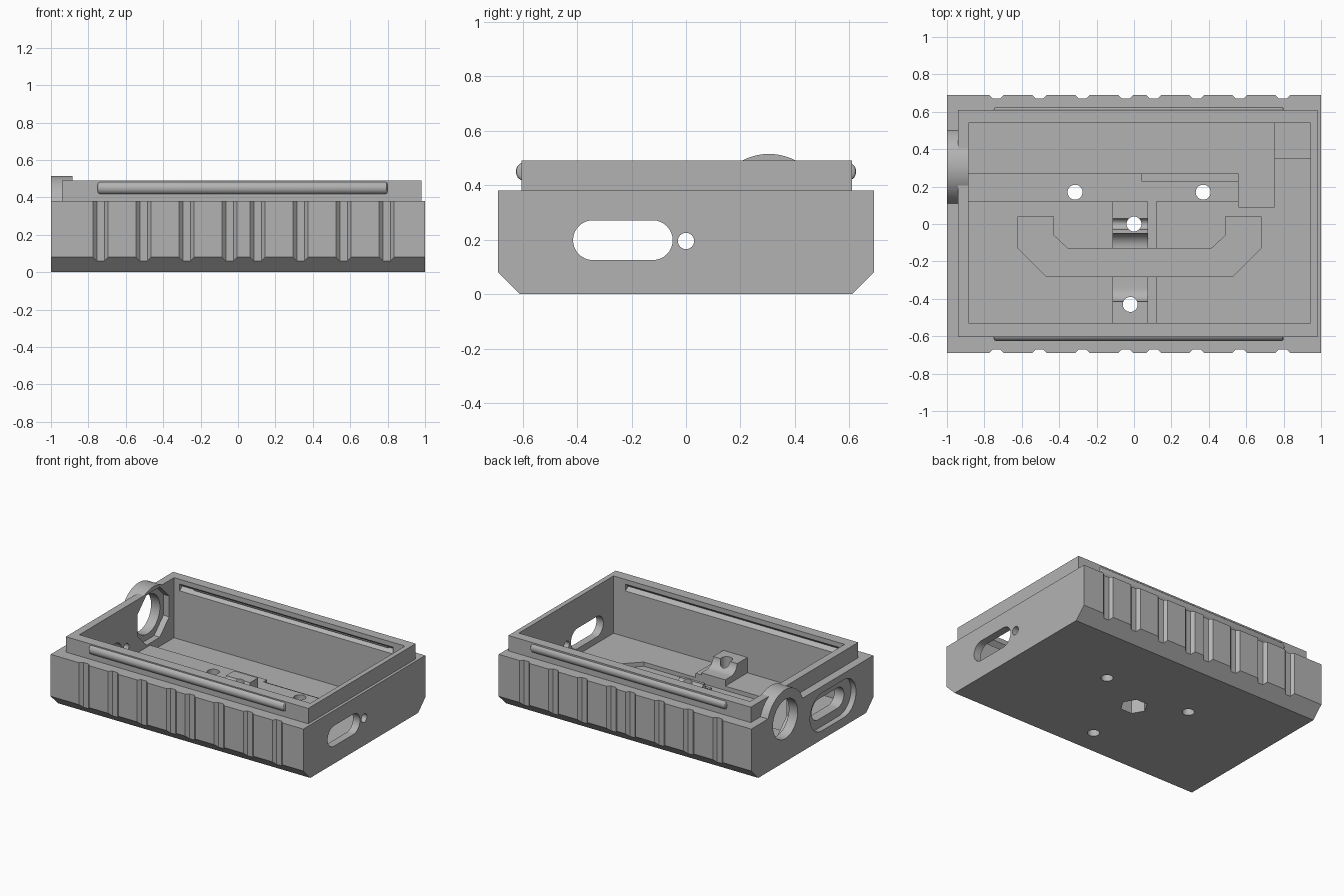
import bpy, bmesh, math

cube = bpy.data.objects.get("Cube")
if cube:
    bpy.data.objects.remove(cube, do_unlink=True)

GREY = (0.45, 0.45, 0.45, 1)
mat = bpy.data.materials.new("plain grey")
mat.use_nodes = True
mat.diffuse_color = GREY
mat.node_tree.nodes["Principled BSDF"].inputs["Base Color"].default_value = GREY


def prism(name, pts, lo, hi, axis="z"):
    """Extrude a 2D outline along z (x, y points) or x (y, z points)."""
    bm = bmesh.new()
    place = (lambda a, b, h: (a, b, h)) if axis == "z" else (lambda a, b, h: (h, a, b))
    low = [bm.verts.new(place(a, b, lo)) for a, b in pts]
    high = [bm.verts.new(place(a, b, hi)) for a, b in pts]
    bm.faces.new(low)
    bm.faces.new(high)
    n = len(pts)
    for i in range(n):
        j = (i + 1) % n
        bm.faces.new((low[i], low[j], high[j], high[i]))
    bmesh.ops.recalc_face_normals(bm, faces=bm.faces)
    mesh = bpy.data.meshes.new(name)
    bm.to_mesh(mesh)
    bm.free()
    mesh.materials.append(mat)
    ob = bpy.data.objects.new(name, mesh)
    bpy.context.collection.objects.link(ob)
    return ob


def box(name, x0, x1, y0, y1, z0, z1):
    return prism(name, [(x0, y0), (x1, y0), (x1, y1), (x0, y1)], z0, z1)


def ring(a, b, r, n=48, turn=0.0):
    return [(a + r * math.cos(turn + math.tau * i / n),
             b + r * math.sin(turn + math.tau * i / n)) for i in range(n)]


def stadium(a0, a1, b, r, n=16):
    right = [(a1 + r * math.sin(math.pi * i / n), b - r * math.cos(math.pi * i / n))
             for i in range(n + 1)]
    left = [(a0 - r * math.sin(math.pi * i / n), b + r * math.cos(math.pi * i / n))
            for i in range(n + 1)]
    return right + left


def combine(target, other, operation):
    """Apply a boolean and remove the helper."""
    mod = target.modifiers.new("join or cut", "BOOLEAN")
    mod.operation, mod.solver, mod.object = operation, "EXACT", other
    bpy.context.view_layer.update()
    graph = bpy.context.evaluated_depsgraph_get()
    mesh = bpy.data.meshes.new_from_object(target.evaluated_get(graph))
    target.modifiers.clear()
    target.data = mesh
    bpy.data.objects.remove(other, do_unlink=True)


def add(other):
    combine(body, other, "UNION")


def cut(other):
    combine(body, other, "DIFFERENCE")


# Outer shell with chamfered long lower edges
body = prism("enclosure_body", [(-.61, 0), (.61, 0), (.69, .08), (.69, .38),
                                (-.69, .38), (-.69, .08)], -1, 1, "x")
# Grip notches along both long sides
for x in (-.735, -.505, -.275, -.045, .105, .335, .565, .795):
    for s in (-1, 1):
        cut(prism("notch", [(x - .06, s * .71), (x - .02, s * .67),
                            (x + .02, s * .67), (x + .06, s * .71)], -.1, .5))
# Raised lip, end collar, then the cavity
add(box("lip", -.94, .98, -.605, .61, .2, .49))
COLLAR = (.305, .305)
add(prism("collar", ring(*COLLAR, .21, 64), -1, -.8, "x"))
cut(box("cavity", -.885, .945, -.53, .54, .08, 1))

# Floor: deeper bay, raised strip, thin rib, ledge and corner pad
cut(box("deep_bay", -.885, .75, .27, .54, .06, .5))
cut(box("bay_leg", .56, .75, .09, .4, .06, .5))
add(box("strip", -.9, .56, .12, .27, .03, .11))
add(box("rib", .05, .12, -.55, .15, .03, .11))
cut(box("ledge", .04, .56, .23, .3, .09, .4))
add(box("corner_pad", .75, .96, .35, .56, .03, .12))
add(box("screw_block", -.115, .075, -.55, .12, .03, .19))

# U-shaped channel across the floor
cut(prism("channel", [(-.62, .04), (-.62, -.13), (-.47, -.28), (.53, -.28),
                      (.68, -.13), (.68, .04), (.49, .04), (.49, -.06),
                      (.415, -.13), (-.355, -.13), (-.43, -.06), (-.43, .04)], .05, .4))

# Screw holes and the nut pocket underneath
for x, y in ((-.315, .17), (.37, .17), (0, 0), (-.02, -.43)):
    cut(prism("screw_hole", ring(x, y, .04, 32), -.2, .4))
cut(prism("nut_pocket", ring(0, 0, .09, 6), -.1, .1))

# Slot and pin hole through both ends, with a recess on the right end
cut(prism("slot", stadium(-.342, -.122, .198, .073), -1.2, 1.2, "x"))
cut(prism("pin_hole", ring(0, .195, .03, 24), -1.2, 1.2, "x"))
cut(prism("slot_recess", stadium(-.36, -.11, .198, .135), -1.2, -.96, "x"))

# Collar bore with an eight-sided seat inside
cut(prism("bore", ring(*COLLAR, .14), -1.2, -.8, "x"))
cut(prism("bore_seat", ring(*COLLAR, .195, 8, math.pi / 8), -.93, -.8, "x"))

# V grooves inside the long walls
for wall, s in ((.54, 1), (-.53, -1)):
    cut(prism("inner_groove", [(wall - s * .01, .40), (wall + s * .03, .43),
                               (wall - s * .01, .465)], -.84, .85, "x"))

# Rounded snap ribs outside the lip, with tapered ends
for label, y in (("back", .59), ("front", -.59)):
    bm = bmesh.new()
    bmesh.ops.create_cone(bm, cap_ends=True, segments=32, radius1=.035, radius2=.035, depth=1.55)
    rims = [e for e in bm.edges if abs(e.verts[0].co.z - e.verts[1].co.z) < .001]
    bmesh.ops.bevel(bm, geom=rims, offset=.012, segments=3, affect="EDGES", profile=.5)
    mesh = bpy.data.meshes.new(label + "_snap_rib")
    bm.to_mesh(mesh)
    bm.free()
    mesh.materials.append(mat)
    rib = bpy.data.objects.new(label + "_snap_rib", mesh)
    rib.location = (.025, y, .45)
    rib.rotation_euler = (0, math.pi / 2, 0)
    bpy.context.collection.objects.link(rib)
    # Trim the rib so that it does not reach into the cavity
    combine(rib, box("trim", -.885, .945, -.56, .56, .3, .6), "DIFFERENCE")

# Smooth round surfaces, crisp edges
for ob in bpy.context.scene.objects:
    ob.select_set(ob.type == "MESH")
bpy.context.view_layer.objects.active = body
bpy.ops.object.shade_smooth_by_angle(angle=math.radians(30))
